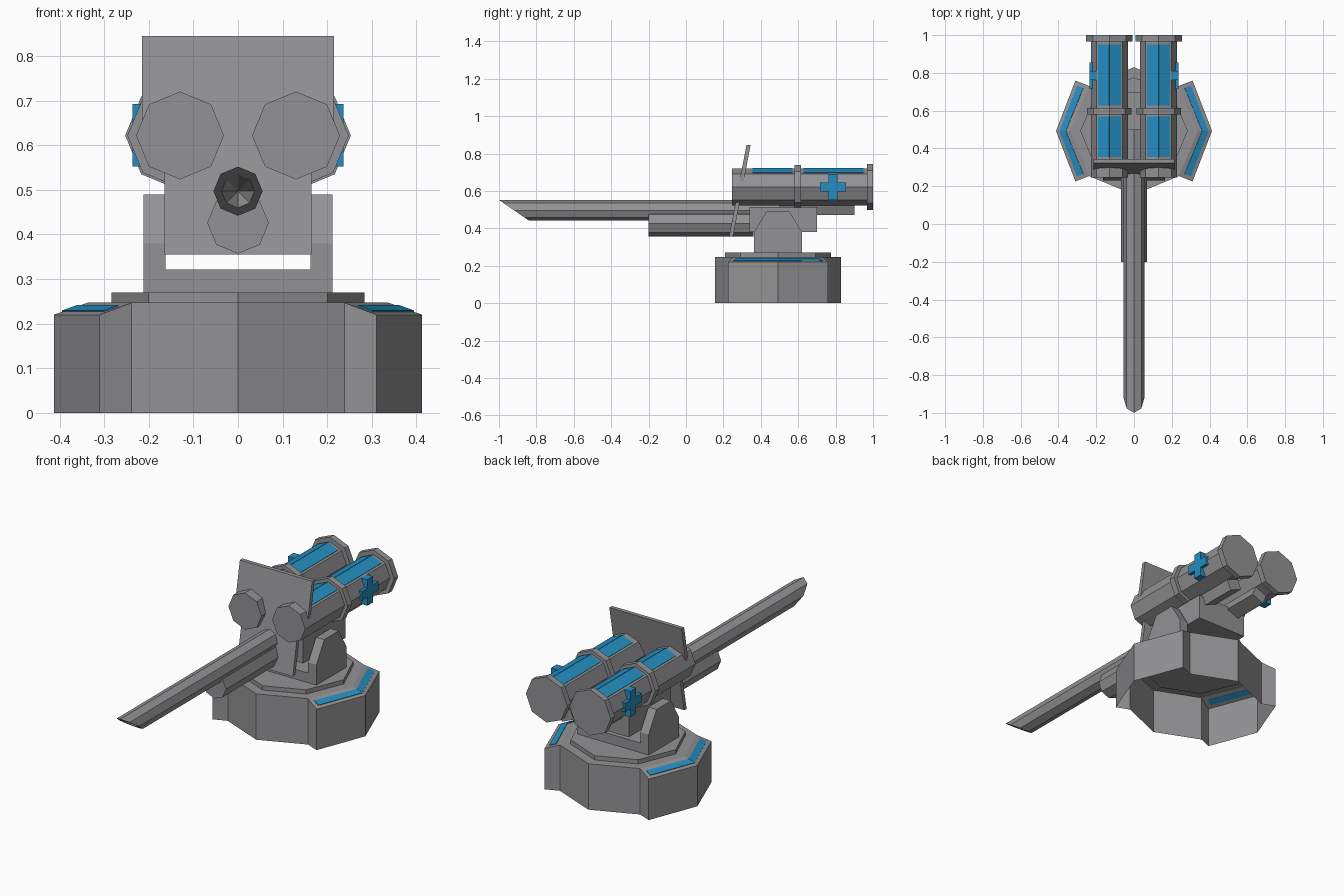
import bpy, bmesh, math
from mathutils import Vector

if "Cube" in bpy.data.objects:
    bpy.data.objects.remove(bpy.data.objects["Cube"])


def material(name, rgb):
    m = bpy.data.materials.new(name)
    m.diffuse_color = (*rgb, 1)
    m.use_nodes = True
    m.node_tree.nodes["Principled BSDF"].inputs["Base Color"].default_value = m.diffuse_color
    return m


GREY = material("gun grey", (0.29, 0.29, 0.30))
BLUE = material("marking blue", (0.018, 0.27, 0.54))


def build(name, verts, faces, mat=GREY):
    me = bpy.data.meshes.new(name)
    me.from_pydata([tuple(v) for v in verts], [], faces)
    bm = bmesh.new()
    bm.from_mesh(me)
    bmesh.ops.recalc_face_normals(bm, faces=bm.faces)
    bm.to_mesh(me)
    bm.free()
    me.materials.append(mat)
    ob = bpy.data.objects.new(name, me)
    bpy.context.collection.objects.link(ob)
    return ob


def loft(name, a, b, mat=GREY):
    """Closed solid between two matching outlines."""
    n = len(a)
    sides = [(i, (i + 1) % n, n + (i + 1) % n, n + i) for i in range(n)]
    return build(name, a + b, sides + [tuple(range(n)), tuple(range(n, 2 * n))], mat)


def box(name, x, y, z, mat=GREY):
    ring = lambda h: [(x[0], y[0], h), (x[1], y[0], h), (x[1], y[1], h), (x[0], y[1], h)]
    return loft(name, ring(z[0]), ring(z[1]), mat)


def octagon(r):
    return [(r * math.sin(k * math.pi / 4), r * math.cos(k * math.pi / 4)) for k in range(8)]


def tube(name, x, z, r, y0, y1):
    return loft(name, [(x + a, y0, z + b) for a, b in octagon(r)],
                [(x + a, y1, z + b) for a, b in octagon(r)])


def plate(name, quad, t=0.004):
    """Thin blue marking lying on a face; points run counter-clockwise or not, raised upward."""
    q = [Vector(p) for p in quad]
    n = (q[1] - q[0]).cross(q[3] - q[0]).normalized()
    if n.z < 0:
        n = -n
    return loft(name, [p - n * 0.001 for p in q], [p + n * t for p in q], BLUE)


# Base: open-bottomed octagonal shell with a sloped pod on each side
CY = 0.4925
half = [(0, -.3375, .247), (.2386, -.2386, .247), (.31, -.267, .22), (.413, 0, .22),
        (.31, .267, .22), (.2386, .2386, .247), (0, .3375, .247)]
rim = half + [(-x, y, z) for x, y, z in half[5:0:-1]]
top = [Vector((x, y + CY, z)) for x, y, z in rim]
foot = [Vector((v.x, v.y, 0)) for v in top]
inner = [Vector((.3375, CY, .247)), Vector((-.3375, CY, .247))]
walls = [(i, (i + 1) % 12, 12 + (i + 1) % 12, 12 + i) for i in range(12)]
slopes = [(1, 2, 3, 24), (24, 3, 4, 5), (7, 8, 9, 25), (25, 9, 10, 11)]
build("base", top + foot + inner, walls + slopes + [(0, 1, 24, 5, 6, 7, 25, 11)])

# Blue strips bending around the pod slopes
for s in (1, -1):
    bend_in, bend_out = Vector((s * .3375, CY, .247)), Vector((s * .413, CY, .22))
    for e in (1, -1):
        end_in = Vector((s * .2386, CY + e * .2386, .247))
        end_out = Vector((s * .31, CY + e * .267, .22))
        tip_in, tip_out = end_in.lerp(bend_in, .08), end_out.lerp(bend_out, .08)
        plate("base_strip", [tip_in.lerp(tip_out, .3), tip_in.lerp(tip_out, .75),
                             bend_in.lerp(bend_out, .75), bend_in.lerp(bend_out, .3)], .003)

# Turntable and yoke
loft("turntable", [(a, b + CY, .24) for a, b in octagon(.284)],
     [(a, b + CY, .27) for a, b in octagon(.284)])
box("yoke_floor", (-.165, .165), (.364, .62), (.26, .322))
cheek = [(.364, .26), (.62, .26), (.62, .38), (.553, .49), (.43, .49), (.364, .38)]
for s in (1, -1):
    loft("yoke_cheek", [(s * .163, y, z) for y, z in cheek], [(s * .212, y, z) for y, z in cheek])

# Cradle holding the gun between the cheeks
box("cradle", (-.15, .15), (.34, .70), (.38, .515))

# Tilted shield, wider above the tubes
outline = [(.165, .355), (.165, .6), (.215, .6), (.215, .845)]
outline += [(-x, z) for x, z in reversed(outline)]
tilt = lambda z: .23 + (z - .355) * .19
loft("shield", [(x, tilt(z), z) for x, z in outline],
     [(x, tilt(z) + .022, z + .004 * (z < .5)) for x, z in outline])

# Barrel with slanted muzzle and tapering bore
BZ, R = .497, .055
muzzle = lambda z: -1 + (BZ + R - z) / (2 * R) * .16
rear = [(a, .5, BZ + b) for a, b in octagon(R)]
lip = [(a, muzzle(BZ + b), BZ + b) for a, b in octagon(R)]
bore = [(a, muzzle(BZ + b), BZ + b) for a, b in octagon(.037)]
faces = [tuple(range(8))]
for i in range(8):
    j = (i + 1) % 8
    faces += [(i, j, 8 + j, 8 + i), (8 + i, 8 + j, 16 + j, 16 + i), (16 + i, 16 + j, 24)]
build("barrel", rear + lip + bore + [(0, -.78, BZ)], faces)
tube("recoil_cylinder", 0, .426, .069, -.2, .36)

# Twin tubes with collars, lower brackets and blue markings
TX, TZ, TR = .13, .622, .0985
for s in (1, -1):
    tube("launch_tube", s * TX, TZ, TR, .245, .99)
    tube("middle_collar", s * TX, TZ, .118, .58, .615)
    tube("rear_collar", s * TX, TZ, .123, .967, 1.0)

    # bracket pushed out of the inward lower facet
    c = TR * math.sqrt(.5)
    d = .057
    sec = [(TX, TZ - TR), (TX - c, TZ - c), (TX - c - .38 * d, TZ - c - .92 * d),
           (TX - .38 * d, TZ - TR - .92 * d)]
    loft("tube_bracket", [(s * x, .5, z) for x, z in sec], [(s * x, .9, z) for x, z in sec])

    # panels covering both top facets
    for y0, y1 in ((.355, .57), (.627, .95)):
        for e in (1, -1):
            ex, ez = s * TX + e * c * .85, TZ + TR - (TR - c) * .85
            plate("top_panel", [(s * TX, y0, TZ + TR), (ex, y0, ez),
                                (ex, y1, ez), (s * TX, y1, TZ + TR)], .003)

    # cross on the outer side
    h, w, cy = .07, .024, .786
    arm = [(h, w), (w, w), (w, h), (-w, h), (-w, w), (-h, w)]
    cross = arm + [(-a, -b) for a, b in arm]
    loft("side_cross", [(s * .19, cy + a, TZ + b) for a, b in cross],
         [(s * .236, cy + a, TZ + b) for a, b in cross], BLUE)
